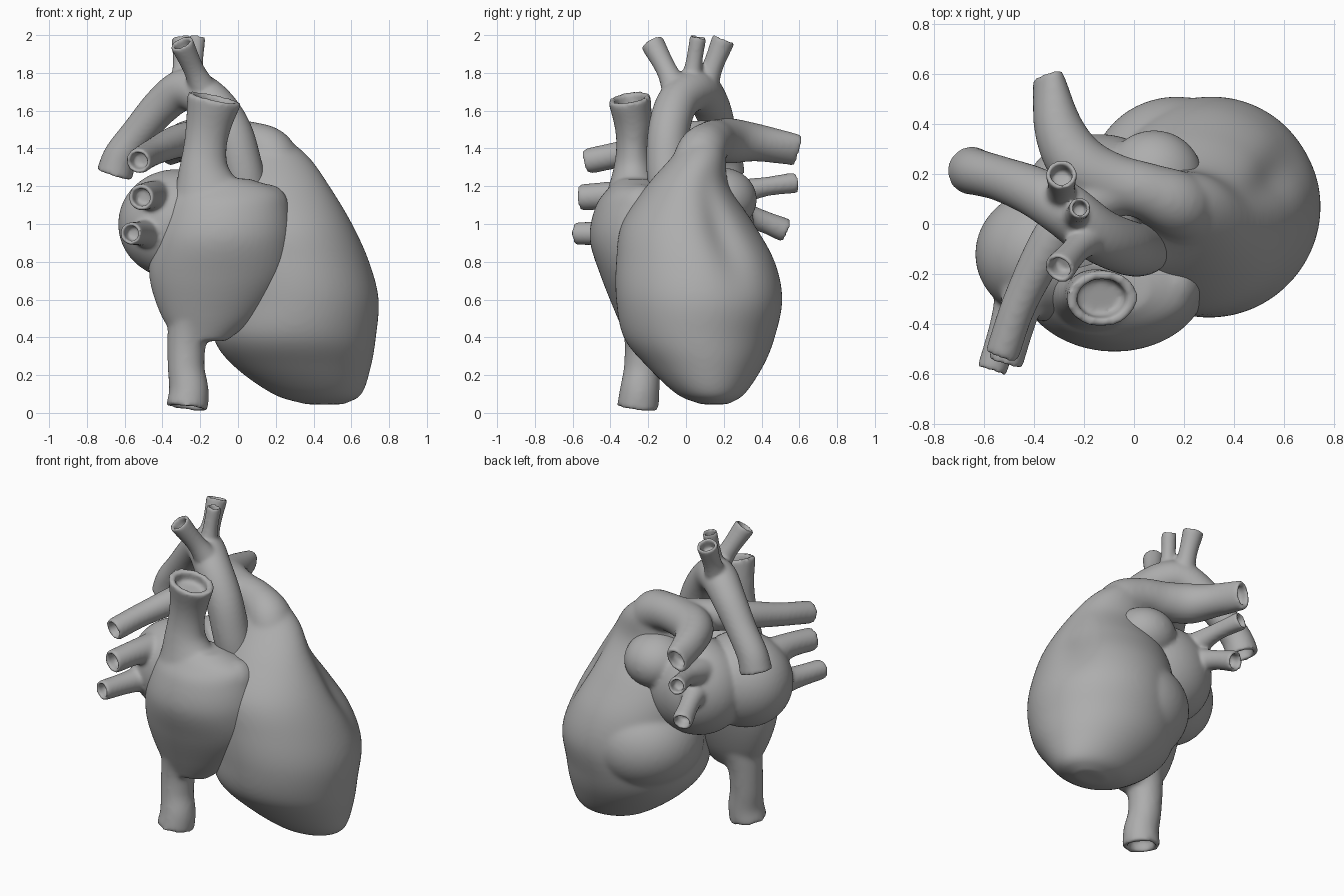
import bpy, bmesh
from math import sin, cos, pi, exp
from mathutils import Vector

cube = bpy.data.objects.get("Cube")
if cube:
    bpy.data.objects.remove(cube)

tissue = bpy.data.materials.new("grey_tissue")
tissue.use_nodes = True
GREY = (0.42, 0.42, 0.42, 1)
tissue.diffuse_color = GREY
tissue.node_tree.nodes["Principled BSDF"].inputs["Base Color"].default_value = GREY


def spline(points, steps=6):
    """Catmull-Rom interpolation of (x, y, z, rx, ry) rings."""
    pts = [Vector(p if len(p) == 5 else (*p, p[3])) for p in points]
    pts = [pts[0] * 2 - pts[1]] + pts + [pts[-1] * 2 - pts[-2]]
    out = []
    for a, b, c, d in zip(pts, pts[1:], pts[2:], pts[3:]):
        for i in range(steps):
            t = i / steps
            out.append(b + (c - a) * (t / 2) + (a * 2 - b * 5 + c * 4 - d) * (t * t / 2)
                       + (b * 3 - a - c * 3 + d) * (t ** 3 / 2))
    return out + [pts[-2]]


def loft(bm, points, flat=False, bore=False, groove=False, sides=32):
    """Skin rings along a path; flat keeps rings level, bore hollows the far end."""
    rings = spline(points)
    centres = [Vector(r[:3]) for r in rings]
    u = Vector((1, 0, 0))
    if not flat and abs((centres[1] - centres[0]).normalized().x) > 0.8:
        u = Vector((0, 1, 0))
    loops = []

    def add(centre, rx, ry, u, v):
        loop = []
        for k in range(sides):
            a = 2 * pi * k / sides
            s = 1
            if groove:
                s -= 0.11 * exp(-((a - 0.5) / 0.25) ** 2) * exp(-((centre.z - 0.95) / 0.22) ** 2)
            loop.append(bm.verts.new(centre + u * (rx * cos(a) * s) + v * (ry * sin(a) * s)))
        loops.append(loop)

    for i, ring in enumerate(rings):
        t = (centres[min(i + 1, len(rings) - 1)] - centres[max(i - 1, 0)]).normalized()
        if flat:
            t = Vector((0, 0, 1))
        u = (u - t * u.dot(t)).normalized()
        v = t.cross(u)
        add(centres[i], ring[3], ring[4], u, v)
    if bore:
        rx, ry = rings[-1][3] * 0.68, rings[-1][4] * 0.68
        add(centres[-1], rx, ry, u, v)
        add(centres[-1] - t * 0.07, rx, ry, u, v)
    for lo, hi in zip(loops, loops[1:]):
        for k in range(sides):
            n = (k + 1) % sides
            bm.faces.new((lo[k], lo[n], hi[n], hi[k]))
    bm.faces.new(loops[0][::-1])
    bm.faces.new(loops[-1])


def blob(bm, centre, radii):
    verts = bmesh.ops.create_icosphere(bm, subdivisions=4, radius=1)["verts"]
    for v in verts:
        v.co = Vector(c + r * p for c, r, p in zip(centre, radii, v.co))


def organ(name, bm, voxel, smooth):
    """Fuse the overlapping volumes and soften their joints."""
    bmesh.ops.recalc_face_normals(bm, faces=bm.faces)
    mesh = bpy.data.meshes.new(name)
    bm.to_mesh(mesh)
    bm.free()
    mesh.materials.append(tissue)
    ob = bpy.data.objects.new(name, mesh)
    bpy.context.collection.objects.link(ob)
    fuse = ob.modifiers.new("fuse", 'REMESH')
    fuse.mode = 'VOXEL'
    fuse.voxel_size = voxel
    fuse.use_smooth_shade = True
    soft = ob.modifiers.new("soften", 'SMOOTH')
    soft.factor = 0.5
    soft.iterations = smooth
    for p in mesh.polygons:
        p.use_smooth = True


# Ventricles, running up into the pulmonary artery and its two branches
bm = bmesh.new()
loft(bm, [(.46, .15, .045, .1, .07), (.42, .13, .1, .235, .18), (.34, .1, .25, .365, .31),
          (.3, .07, .4, .43, .4), (.31, .07, .6, .435, .44), (.28, .05, .8, .415, .42),
          (.23, .01, 1, .375, .35), (.2, .01, 1.2, .285, .22), (.18, .07, 1.36, .19, .14),
          (.12, .11, 1.48, .1, .08)], flat=True, groove=True, sides=64)
blob(bm, (.17, .17, .6), (.35, .34, .3))
loft(bm, [(.22, .04, 1.22, .14), (.17, .08, 1.37, .135), (.05, .13, 1.43, .115), (-.09, .17, 1.44, .115),
          (-.22, .24, 1.44, .12), (-.3, .38, 1.43, .1), (-.345, .595, 1.39, .088, .056)], bore=True)
loft(bm, [(0, .15, 1.43, .1), (-.17, .09, 1.45, .1), (-.31, -.04, 1.44, .09),
          (-.45, -.3, 1.38, .072), (-.53, -.53, 1.33, .069)], bore=True)
organ("ventricles_and_pulmonary_artery", bm, 0.0125, 16)

# Aorta with three arch branches
bm = bmesh.new()
loft(bm, [(.06, -.08, 1.1, .11), (.02, -.1, 1.3, .11), (-.04, -.09, 1.5, .11), (-.15, -.04, 1.65, .11),
          (-.28, .06, 1.71, .11), (-.4, .13, 1.63, .1), (-.53, .18, 1.48, .09),
          (-.62, .205, 1.36, .092), (-.655, .215, 1.26, .097)], bore=True)
for path in ([(-.17, -.04, 1.68, .085), (-.23, -.1, 1.81, .056), (-.3, -.18, 1.96, .064)],
             [(-.24, .02, 1.7, .075), (-.23, .04, 1.84, .046), (-.215, .065, 1.995, .044)],
             [(-.3, .08, 1.68, .085), (-.29, .14, 1.83, .056), (-.29, .2, 1.98, .063)]):
    loft(bm, path, bore=True)
organ("aorta", bm, 0.01, 10)

# Right atrium with upper and lower great veins
bm = bmesh.new()
loft(bm, [(-.19, -.23, .38, .13, .08), (-.15, -.22, .52, .26, .15), (-.105, -.22, .72, .365, .23),
          (-.08, -.22, .92, .375, .29), (-.065, -.23, 1.09, .335, .25), (-.06, -.25, 1.18, .28, .17),
          (-.1, -.26, 1.24, .16, .1)], flat=True, sides=48)
loft(bm, [(-.15, -.28, 1.1, .22, .16), (-.18, -.28, 1.27, .14, .11), (-.175, -.28, 1.4, .115, .09),
          (-.155, -.28, 1.53, .122, .1), (-.125, -.3, 1.67, .148, .115)], bore=True)
loft(bm, [(-.21, -.22, .6, .16), (-.265, -.22, .42, .11), (-.275, -.23, .25, .098),
          (-.26, -.245, .12, .105), (-.27, -.255, .025, .112)], bore=True)
blob(bm, (.16, -.24, 1.08), (.11, .13, .13))
organ("right_atrium", bm, 0.013, 12)

# Left atrium with appendage and four lung veins
bm = bmesh.new()
blob(bm, (-.33, -.12, 1.0), (.305, .27, .29))
blob(bm, (-.14, .09, .99), (.31, .27, .3))
blob(bm, (.08, .185, 1.13), (.195, .19, .17))
for path in ([(-.4, -.1, 1.12, .12), (-.46, -.36, 1.15, .078), (-.515, -.56, 1.14, .07)],
             [(-.42, -.12, .95, .12), (-.5, -.37, .95, .07), (-.57, -.59, .95, .06)],
             [(-.24, .14, 1.13, .11), (-.28, .38, 1.19, .055), (-.34, .585, 1.22, .056)],
             [(-.22, .14, 1.08, .12), (-.29, .36, 1.03, .062), (-.34, .53, .965, .064)]):
    loft(bm, path, bore=True)
organ("left_atrium", bm, 0.011, 14)
